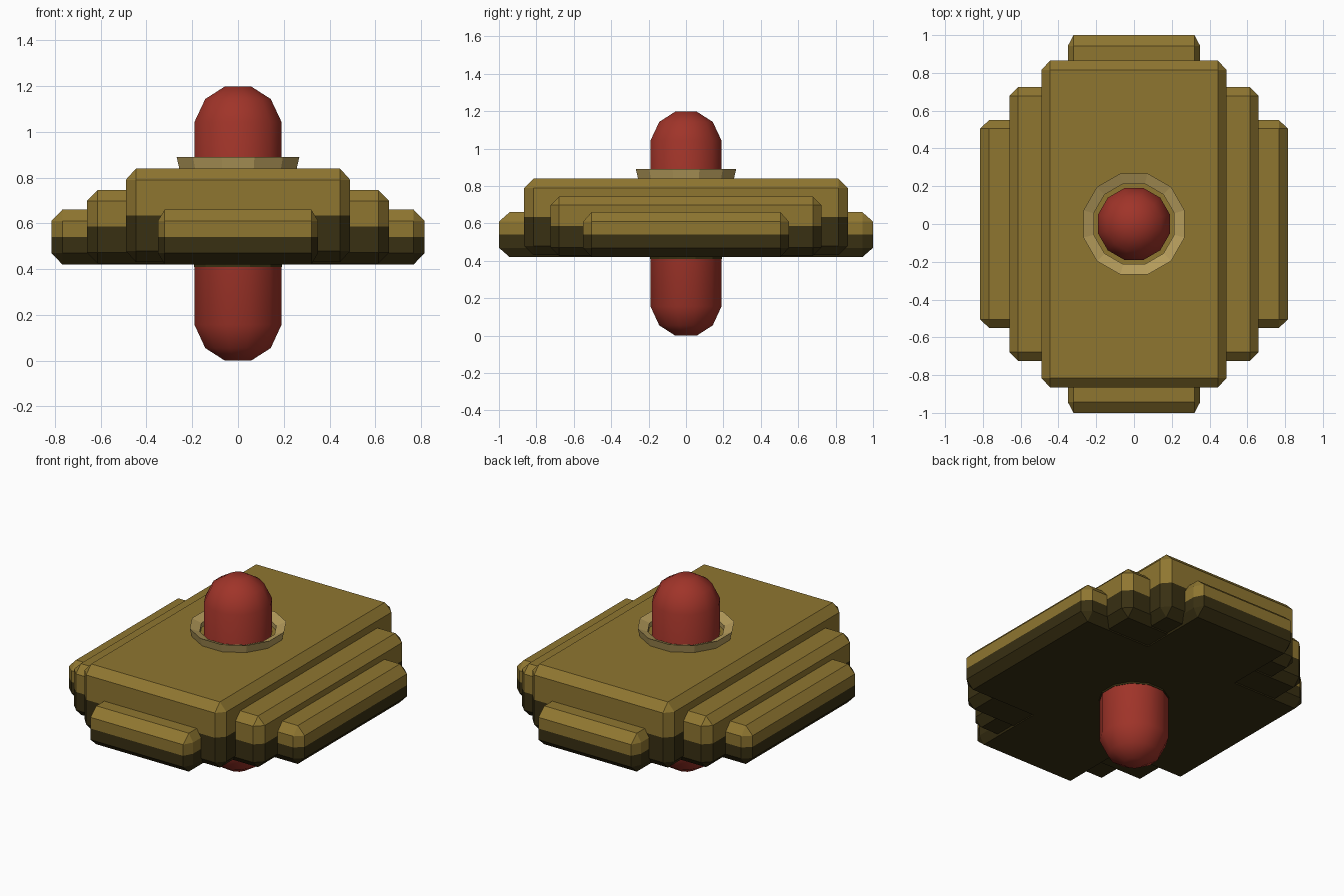
import bpy, bmesh, math
from itertools import product

if "Cube" in bpy.data.objects:
    bpy.data.objects.remove(bpy.data.objects["Cube"])


def material(name, rgb):
    m = bpy.data.materials.new(name)
    m.diffuse_color = (*rgb, 1)
    m.use_nodes = True
    m.node_tree.nodes["Principled BSDF"].inputs["Base Color"].default_value = m.diffuse_color
    return m


GOLD = material("gold", (0.275, 0.182, 0.030))
DARK = material("dark_bronze", (0.040, 0.029, 0.006))
RED = material("red", (0.35, 0.034, 0.022))
TAN = material("pale_brass", (0.46, 0.33, 0.105))


def add_object(name, bm, mats):
    bmesh.ops.recalc_face_normals(bm, faces=bm.faces)
    me = bpy.data.meshes.new(name)
    bm.to_mesh(me)
    bm.free()
    for m in mats:
        me.materials.append(m)
    ob = bpy.data.objects.new(name, me)
    bpy.context.collection.objects.link(ob)
    return ob


def slab(name, x, y, z0, z1, cx, cy, cz):
    """Chamfered block, gold above its middle and dark below."""
    bm = bmesh.new()
    mid, h = (z0 + z1) / 2, (z1 - z0) / 2
    for sx, sy, sz in product((-1, 1), repeat=3):
        for dx, dy, dz in ((0, cy, cz), (cx, 0, cz), (cx, cy, 0)):
            bm.verts.new((sx * (x - dx), sy * (y - dy), mid + sz * (h - dz)))
    bmesh.ops.convex_hull(bm, input=bm.verts[:])
    bmesh.ops.dissolve_limit(bm, angle_limit=0.01, verts=bm.verts[:], edges=bm.edges[:])
    bmesh.ops.bisect_plane(bm, geom=bm.verts[:] + bm.edges[:] + bm.faces[:],
                           plane_co=(0, 0, mid), plane_no=(0, 0, 1))
    for f in bm.faces:
        f.material_index = int(f.calc_center_median().z < mid)
    return add_object(name, bm, [GOLD, DARK])


def lathe(name, profile, mats, closed=False, sides=12):
    """Turned part; profile radii are measured to the flat sides."""
    bm = bmesh.new()
    k = 1 / math.cos(math.pi / sides)
    rings = []
    for r, z in profile:
        rings.append([bm.verts.new((r * k * math.cos((i + 0.5) * math.tau / sides),
                                    r * k * math.sin((i + 0.5) * math.tau / sides), z))
                      for i in range(sides)])
    pairs = list(zip(rings, rings[1:]))
    if closed:
        pairs.append((rings[-1], rings[0]))
    else:
        bm.faces.new(rings[0])
        bm.faces.new(rings[-1])
    for a, b in pairs:
        for i in range(sides):
            j = (i + 1) % sides
            bm.faces.new((a[i], a[j], b[j], b[i]))
    return add_object(name, bm, mats)


# Stepped slabs of the body
slab("main_slab", 0.49, 0.865, 0.43, 0.84, 0.045, 0.05, 0.05)
slab("middle_step", 0.66, 0.725, 0.425, 0.745, 0.047, 0.047, 0.047)
slab("outer_step", 0.815, 0.55, 0.42, 0.66, 0.048, 0.045, 0.05)
slab("end_step", 0.35, 1.0, 0.42, 0.66, 0.03, 0.057, 0.05)

# Flared collar around the rod, sloping inwards
lathe("collar", [(0.252, 0.82), (0.268, 0.89), (0.213, 0.868), (0.213, 0.82)], [TAN], closed=True)

# Thin sleeve showing below the body
lathe("lower_sleeve", [(0.193, 0.41), (0.193, 0.44)], [DARK])

# Round-ended rod through the middle
rod = lathe("rod", [(0.057, 0.0), (0.143, 0.055), (0.19, 0.157),
                    (0.19, 1.043), (0.143, 1.143), (0.057, 1.198)], [RED])
bpy.context.view_layer.objects.active = rod
rod.select_set(True)
bpy.ops.object.shade_smooth_by_angle(angle=math.radians(50))
